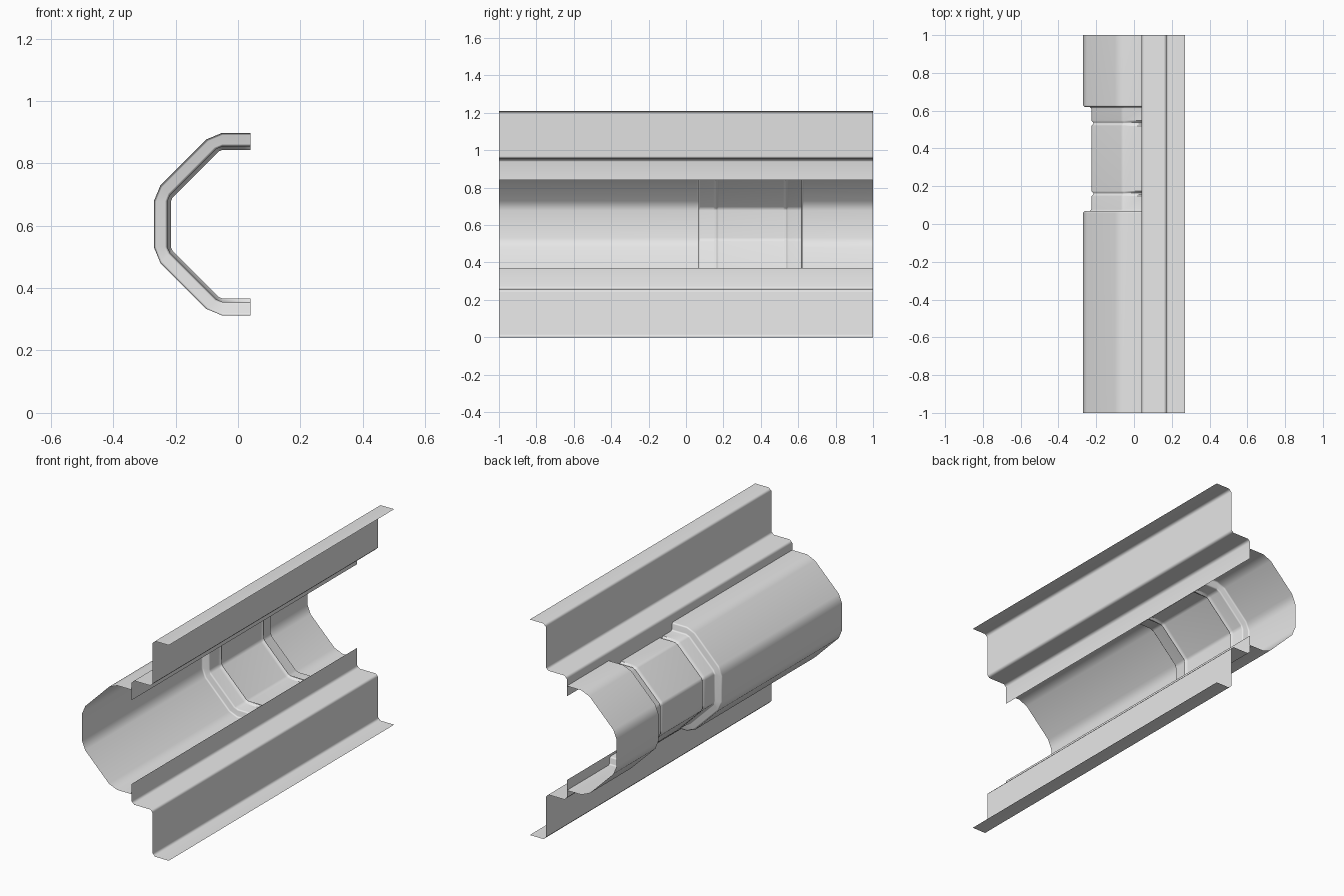
import bpy, bmesh, math

if "Cube" in bpy.data.objects:
    bpy.data.objects.remove(bpy.data.objects["Cube"])

H = 1.21          # total height, everything mirrors about H / 2
grey = bpy.data.materials.new("light grey metal")
grey.diffuse_color = (0.8, 0.8, 0.8, 1)
grey.use_nodes = True
grey.node_tree.nodes["Principled BSDF"].inputs["Base Color"].default_value = grey.diffuse_color


def loft(name, sections):
    """Open sheet through a list of sections, each (y, [(x, z), ...])."""
    bm = bmesh.new()
    rows = [[bm.verts.new((x, y, z)) for x, z in pts] for y, pts in sections]
    for a, b in zip(rows, rows[1:]):
        for i in range(len(a) - 1):
            bm.faces.new((a[i], a[i + 1], b[i + 1], b[i]))
    bm.normal_update()
    # wall side faces the open +x side
    if sum(f.normal.x * f.calc_area() for f in bm.faces) < 0:
        bmesh.ops.reverse_faces(bm, faces=bm.faces[:])
    me = bpy.data.meshes.new(name)
    bm.to_mesh(me)
    bm.free()
    me.materials.append(grey)
    ob = bpy.data.objects.new(name, me)
    bpy.context.collection.objects.link(ob)
    bpy.ops.object.select_all(action='DESELECT')
    ob.select_set(True)
    bpy.context.view_layer.objects.active = ob
    bpy.ops.object.shade_smooth_by_angle(angle=math.radians(46))
    wn = ob.modifiers.new("Weighted normals", 'WEIGHTED_NORMAL')
    wn.keep_sharp = True
    return ob


def chamfer(pts, t):
    """Cut every inner corner of an open outline by distance t."""
    out = [pts[0]]
    for a, p, b in zip(pts, pts[1:], pts[2:]):
        for q in (a, b):
            k = t / math.dist(p, q)
            out.append((p[0] + (q[0] - p[0]) * k, p[1] + (q[1] - p[1]) * k))
    return out + [pts[-1]]


# Stepped rails: flange, wall, ledge and lip, mirrored top and bottom
rail = chamfer([(0.27, 0), (0.17, 0), (0.17, 0.257), (0.04, 0.257), (0.04, 0.37)], 0.015)
loft("lower_rail", [(y, rail) for y in (-1, 1)])
loft("upper_rail", [(y, [(x, H - z) for x, z in rail]) for y in (-1, 1)])


# Half-octagon channel, shrunk inwards by d
def channel(d):
    z0, x0, s = 0.312 + d, -0.27 + d, 0.232 + math.sqrt(2) * d
    low = [(0.04, z0), (s - z0, z0), (x0, s - x0)]
    return chamfer(low + [(x, H - z) for x, z in reversed(low)], 0.03 - 0.42 * d)


# Recessed middle bay with bevelled steps and two narrow grooves
stations = [(-1, 0), (0.06, 0), (0.068, 0.008), (0.068, 0.036), (0.076, 0.044),
            (0.147, 0.044), (0.157, 0.055), (0.165, 0.055), (0.175, 0.044),
            (0.52, 0.044), (0.53, 0.055), (0.538, 0.055), (0.548, 0.044),
            (0.612, 0.044), (0.62, 0.036), (0.62, 0.008), (0.628, 0), (1, 0)]
loft("channel_wall", [(y, channel(d)) for y, d in stations])
